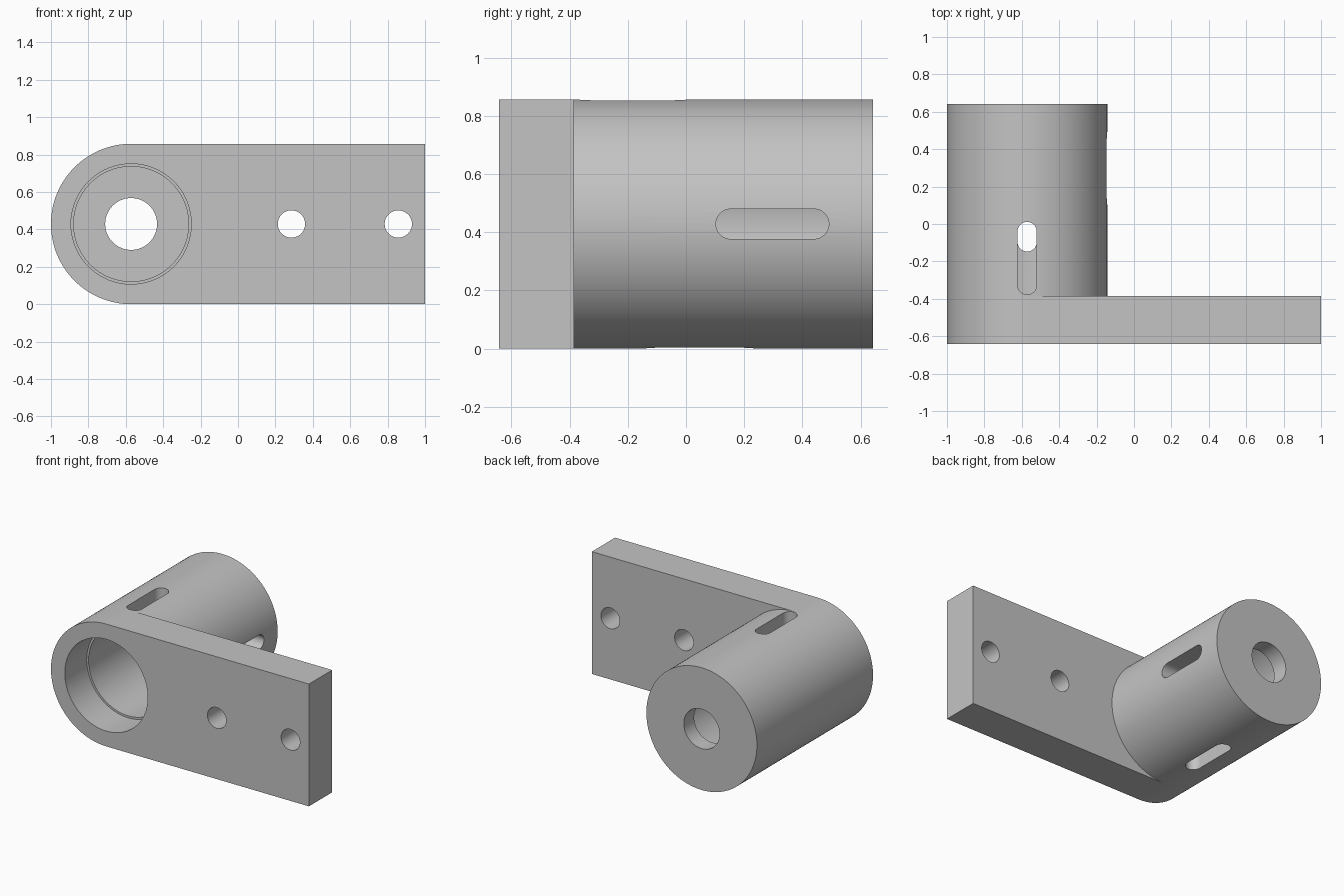
import bpy, bmesh
from math import pi, cos, sin
from mathutils import Vector, Matrix

cube = bpy.data.objects.get("Cube")
if cube:
    bpy.data.objects.remove(cube)

U = 1 / 70                      # one drawing unit
R = 30 * U                      # outer radius of the barrel
CX, CZ = -40 * U, R             # barrel axis, running along y
FRONT, MID, BACK = -45 * U, -27 * U, 45 * U
N = 128

steel = bpy.data.materials.new("light_grey_metal")
steel.use_nodes = True
grey = (0.55, 0.55, 0.55, 1)
steel.diffuse_color = grey
steel.node_tree.nodes["Principled BSDF"].inputs["Base Color"].default_value = grey


def make_object(name, bm):
    bmesh.ops.recalc_face_normals(bm, faces=bm.faces[:])
    mesh = bpy.data.meshes.new(name)
    bm.to_mesh(mesh)
    bm.free()
    mesh.materials.append(steel)
    obj = bpy.data.objects.new(name, mesh)
    bpy.context.collection.objects.link(obj)
    return obj


def prism(name, outline, direction):
    """Solid from a closed outline swept along a direction."""
    bm = bmesh.new()
    face = bm.faces.new([bm.verts.new(p) for p in outline])
    swept = bmesh.ops.extrude_face_region(bm, geom=[face], use_keep_orig=True)
    verts = [g for g in swept["geom"] if isinstance(g, bmesh.types.BMVert)]
    bmesh.ops.translate(bm, verts=verts, vec=direction)
    return make_object(name, bm)


def bore(name, x, radius, y0, y1):
    """Round cutter along y."""
    ring = [(x + radius * cos(2 * pi * i / N), y0, CZ + radius * sin(2 * pi * i / N))
            for i in range(N)]
    return prism(name, ring, Vector((0, y1 - y0, 0)))


def slot(name, y_mid, angle):
    """Round-ended cutter going outward from the barrel axis; angle 0 is up."""
    half, r, steps = 10 * U, 3.6 * U, 24
    turn = Matrix.Rotation(angle, 3, 'Y')
    axis = Vector((CX, 0, CZ))
    pts = []
    for end in (0, 1):
        for i in range(steps + 1):
            a = pi * (end + i / steps)
            shift = half if end == 0 else -half
            pts.append(axis + turn @ Vector((r * cos(a), y_mid + shift + r * sin(a), 0)))
    return prism(name, pts, turn @ Vector((0, 0, R * 1.3)))


# Bracket body: rounded plate with the barrel grown from its back
bm = bmesh.new()


def ring_points(y, count):
    # starts at the top and runs over the rounded (-x) end to the bottom
    return [bm.verts.new((CX - R * sin(2 * pi * i / N), y, CZ + R * cos(2 * pi * i / N)))
            for i in range(count)]


def corners(y):
    return [bm.verts.new((1, y, 0)), bm.verts.new((1, y, 2 * R))]


def bridge(a, b):
    for i in range(len(a)):
        j = (i + 1) % len(a)
        bm.faces.new((a[i], a[j], b[j], b[i]))


H = N // 2
front_loop = ring_points(FRONT, H + 1) + corners(FRONT)
mid_ring, mid_corners = ring_points(MID, N), corners(MID)
back_ring = ring_points(BACK, N)
bm.faces.new(front_loop)
bridge(front_loop, mid_ring[:H + 1] + mid_corners)
bm.faces.new(mid_ring[H:] + [mid_ring[0]] + mid_corners[::-1])
bridge(mid_ring, back_ring)
bm.faces.new(back_ring)
body = make_object("barrel_bracket", bm)

# Bores, bolt holes and the three staggered slots
cutters = [
    bore("front_counterbore", CX, 22.5 * U, FRONT - 0.1, FRONT + 17 * U),
    bore("main_bore", CX, 21.5 * U, FRONT - 0.05, BACK - 8 * U),
    bore("shaft_hole", CX, 9.7 * U, 0, BACK + 0.1),
    bore("inner_bolt_hole", 20 * U, 5.1 * U, FRONT - 0.1, MID + 0.1),
    bore("outer_bolt_hole", 60 * U, 5.1 * U, FRONT - 0.1, MID + 0.1),
    slot("top_slot", -0.183, 0),
    slot("side_slot", 0.297, pi / 2),
    slot("bottom_slot", 0.047, pi),
]
bpy.context.view_layer.objects.active = body
for cutter in cutters:
    cutter.hide_render = True
    mod = body.modifiers.new(cutter.name, 'BOOLEAN')
    mod.operation, mod.solver, mod.object = 'DIFFERENCE', 'EXACT', cutter
    bpy.ops.object.modifier_apply(modifier=mod.name)
    bpy.data.objects.remove(cutter)

# Smooth round walls, crisp machined edges
bpy.ops.object.select_all(action='DESELECT')
body.select_set(True)
bpy.ops.object.shade_smooth_by_angle(angle=pi / 6)
